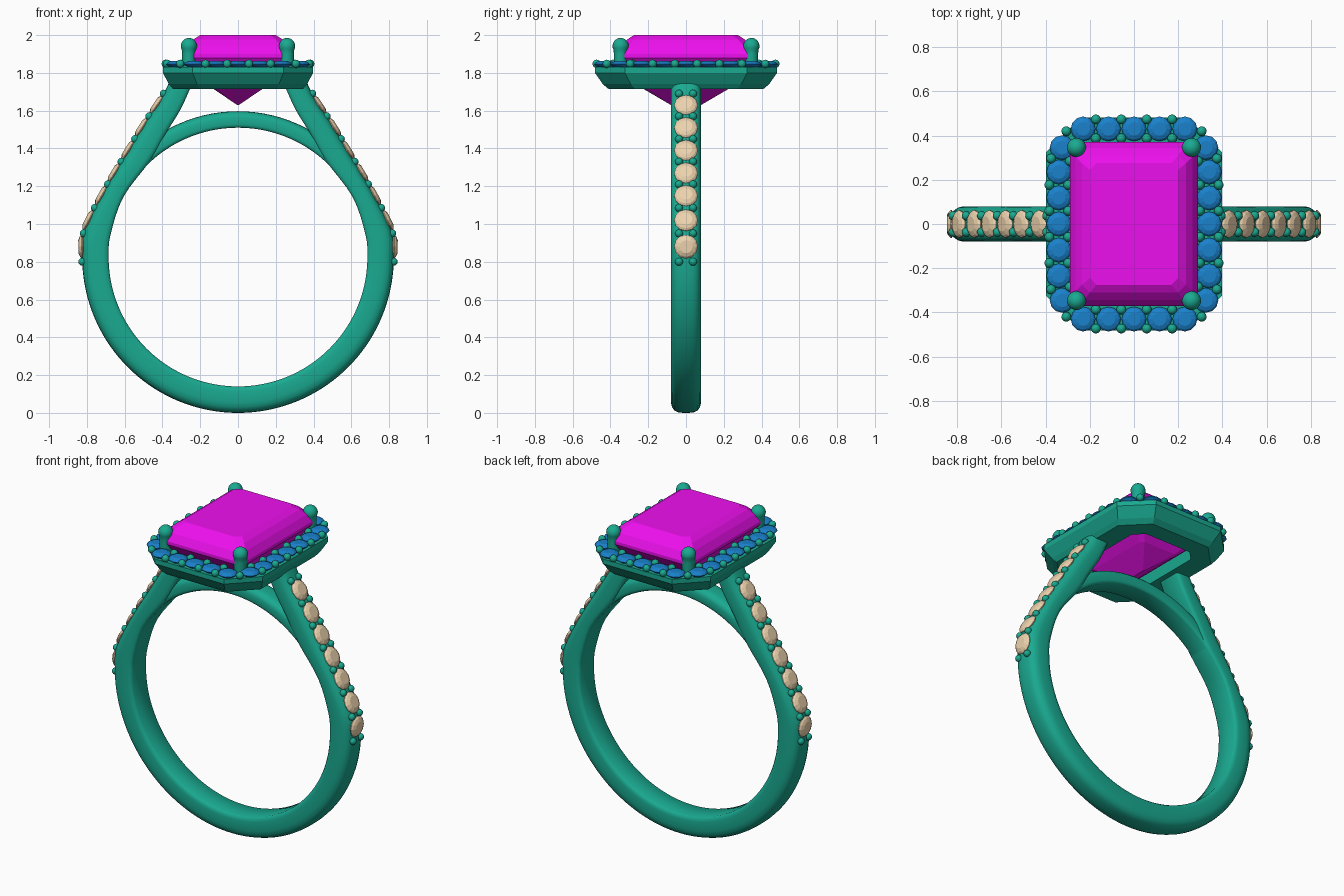
import bpy, bmesh
from math import sin, cos, pi, radians
from mathutils import Vector, Matrix

if "Cube" in bpy.data.objects:
    bpy.data.objects.remove(bpy.data.objects["Cube"])


def material(name, rgb):
    m = bpy.data.materials.new(name)
    m.diffuse_color = (*rgb, 1)
    m.use_nodes = True
    m.node_tree.nodes["Principled BSDF"].inputs["Base Color"].default_value = m.diffuse_color
    return m


METAL = material("teal metal", (0.01, 0.40, 0.28))
MAGENTA = material("magenta gem", (0.85, 0.005, 0.85))
BLUE = material("blue gem", (0.01, 0.22, 0.60))
CREAM = material("cream gem", (0.85, 0.65, 0.42))


def finish(bm, name, mat, smooth=None):
    bmesh.ops.recalc_face_normals(bm, faces=bm.faces[:])
    me = bpy.data.meshes.new(name)
    bm.to_mesh(me)
    bm.free()
    me.materials.append(mat)
    ob = bpy.data.objects.new(name, me)
    bpy.context.collection.objects.link(ob)
    if smooth:
        bpy.ops.object.select_all(action='DESELECT')
        ob.select_set(True)
        bpy.context.view_layer.objects.active = ob
        bpy.ops.object.shade_smooth_by_angle(angle=radians(smooth))
    return ob


def skin(bm, loops, closed=False):
    """Bridge equal-length point loops; cap the ends unless closed."""
    rings = [[bm.verts.new(p) for p in lp] for lp in loops]
    n = len(rings[0])
    for a, b in zip(rings, rings[1:] + (rings[:1] if closed else [])):
        for i in range(n):
            bm.faces.new((a[i], a[(i + 1) % n], b[(i + 1) % n], b[i]))
    if not closed:
        bm.faces.new(rings[0])
        bm.faces.new(rings[-1])


def octagon(hx, hy, c, z):
    q = [(hx, hy - c), (hx - c, hy)]
    pts = q + [(-x, y) for x, y in q[::-1]] + [(-x, -y) for x, y in q] + [(x, -y) for x, y in q[::-1]]
    return [(x, y, z) for x, y in pts]


def sweep(bm, path, half):
    """Rounded section between inner and outer edge points in the XZ plane."""
    sec = [(0, .82), (.06, .95), (.2, 1), (.6, 1), (.78, .93), (.92, .75), (.98, .5), (1, .2)]
    sec = sec + [(u, -v) for u, v in sec[::-1]]
    skin(bm, [[(i.x + (o.x - i.x) * u, v * half, i.y + (o.y - i.y) * u) for u, v in sec]
              for i, o in path])


def catmull(p, steps=4):
    out = []
    for k in range(len(p) - 1):
        a, b, c, d = p[max(k - 1, 0)], p[k], p[k + 1], p[min(k + 2, len(p) - 1)]
        for s in range(steps):
            t = s / steps
            out.append(.5 * (2 * b + (c - a) * t + (2 * a - 5 * b + 4 * c - d) * t * t
                             + (3 * b - a - 3 * c + d) * t ** 3))
    return out + [p[-1]]


def brilliant(bm, pos, normal, r):
    rot = Vector(normal).to_track_quat('Z', 'Y').to_matrix()
    prof = [(.55, .3), (.85, .17), (1, .02), (1, -.04), (.05, -.7)]
    skin(bm, [[Vector(pos) + rot @ Vector((r * k * cos(i * pi / 6), r * k * sin(i * pi / 6), r * h))
               for i in range(12)] for k, h in prof])


def bead(bm, pos, r):
    bmesh.ops.create_uvsphere(bm, u_segments=14, v_segments=8, radius=r,
                              matrix=Matrix.Translation(pos))


# Shank: circle below, straightening into shoulders that rise to the head
CZ, RI, RO = 0.825, 0.685, 0.825
polar = lambda r, a: Vector((r * cos(a), CZ + r * sin(a)))
angs = [radians(a) for a in range(-90, 11, 10)]
inner = [polar(RI, a) for a in angs] + [Vector(p) for p in
         [(.607, 1.143), (.465, 1.335), (.385, 1.475), (.305, 1.605), (.25, 1.725)]]
outer = [polar(RO, a) for a in angs] + [Vector(p) for p in
         [(.70, 1.19), (.575, 1.40), (.49, 1.54), (.41, 1.66), (.355, 1.77)]]
mirrored = lambda pts: [Vector((-p.x, p.y)) for p in pts[:0:-1]] + pts
inner, outer = catmull(mirrored(inner)), catmull(mirrored(outer))
bm = bmesh.new()
sweep(bm, list(zip(inner, outer)), 0.08)
finish(bm, "shank", METAL, 45)

# Bridge arc closing the finger hole under the head
bm = bmesh.new()
arc = [radians(20 + 140 * i / 40) for i in range(41)]
sweep(bm, [(polar(RI, a), polar(RI + .087, a)) for a in arc], 0.07)
finish(bm, "bridge", METAL, 45)

# Shoulder stones and their paired beads
right = outer[len(outer) // 2:]


def on_shank(z):
    for a, b in zip(right, right[1:]):
        if a.y <= z <= b.y:
            t = (b - a).normalized()
            return a.lerp(b, (z - a.y) / (b.y - a.y)), Vector((t.y, -t.x))


stones, beads = bmesh.new(), bmesh.new()
for s in (-1, 1):
    for z in (.88, 1.02, 1.15, 1.27, 1.39, 1.51, 1.63):
        p, n = on_shank(z)
        brilliant(stones, (s * p.x, 0, p.y), (s * n.x, 0, n.y), 0.063)
    for z in (.80, .95, 1.085, 1.21, 1.33, 1.45, 1.57, 1.69):
        p, n = on_shank(z)
        for y in (-.037, .037):
            bead(beads, (s * p.x, y, p.y), 0.021)
finish(stones, "shoulder_stones", CREAM)
finish(beads, "shoulder_beads", METAL, 60)

# Halo frame: open octagonal tray, tapered underneath
bm = bmesh.new()
skin(bm, [octagon(*v) for v in [(.22, .30, .06, 1.715), (.345, .41, .14, 1.715), (.365, .44, .148, 1.74),
                                (.398, .482, .158, 1.80), (.398, .482, .158, 1.83),
                                (.26, .34, .05, 1.83)]], closed=True)
finish(bm, "halo_frame", METAL)

# Halo stones in order around the frame, with beads between neighbours
side = [(.34, y) for y in (-.235, -.118, 0, .118, .235)]
top = [(x, .43) for x in (.23, .115, 0, -.115, -.23)]
half = side + [(.325, .345)] + top + [(-.325, .345)]
ring = half + [(-x, -y) for x, y in half]
stones, beads = bmesh.new(), bmesh.new()
for i, (x, y) in enumerate(ring):
    brilliant(stones, (x, y, 1.846), (0, 0, 1), 0.056)
    a, b = Vector((x, y)), Vector(ring[(i + 1) % len(ring)])
    d = (b - a).normalized()
    for k in (-.043, .043):
        p = (a + b) / 2 + Vector((d.y, -d.x)) * k
        bead(beads, (p.x, p.y, 1.848), 0.022)
finish(stones, "halo_stones", BLUE)
finish(beads, "halo_beads", METAL, 60)

# Centre stone: step-cut crown, pavilion ending in a short keel
bm = bmesh.new()
skin(bm, [octagon(*v) for v in [(.20, .275, .03, 2.0), (.235, .31, .035, 1.978), (.265, .343, .04, 1.945),
                                (.29, .37, .045, 1.90), (.29, .37, .045, 1.88), (.22, .305, .035, 1.79),
                                (.13, .225, .02, 1.715), (.004, .08, .002, 1.63)]])
finish(bm, "centre_stone", MAGENTA)

# Four corner prongs with rounded tips
bm = bmesh.new()
for sx in (-1, 1):
    for sy in (-1, 1):
        x, y = sx * .26, sy * .346
        prof = [(.036, 1.76), (.036, 1.90)] + [(.043 * cos(t), 1.942 + .043 * sin(t))
                                               for t in [radians(a) for a in range(-30, 86, 16)]]
        skin(bm, [[(x + r * cos(i * pi / 10), y + r * sin(i * pi / 10), z) for i in range(20)]
                  for r, z in prof])
finish(bm, "prongs", METAL, 60)
